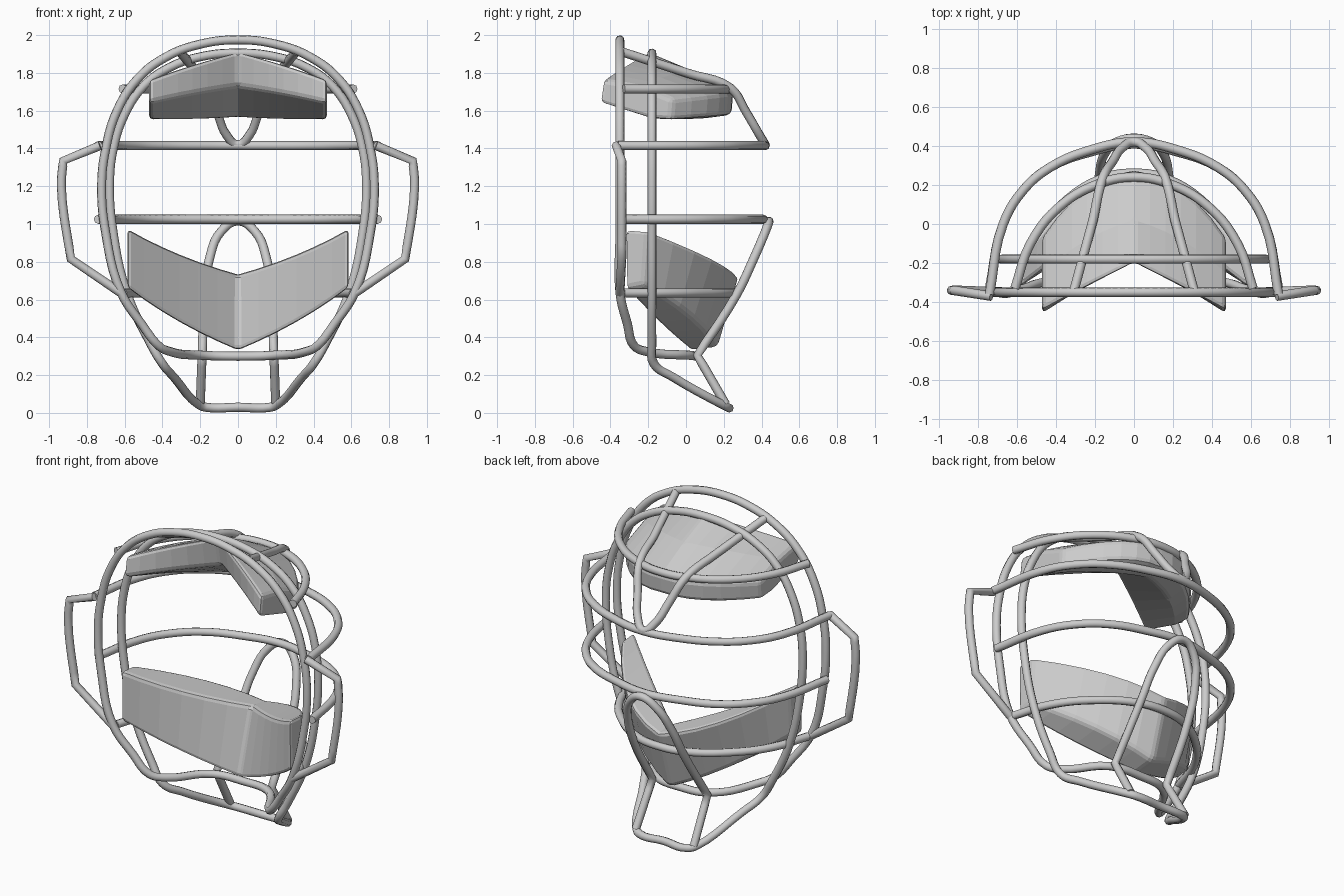
import bpy, bmesh

cube = bpy.data.objects.get("Cube")
if cube:
    bpy.data.objects.remove(cube)

TUBE = 0.024


def material(name, rgb):
    mat = bpy.data.materials.new(name)
    mat.use_nodes = True
    mat.diffuse_color = (*rgb, 1)
    mat.node_tree.nodes["Principled BSDF"].inputs["Base Color"].default_value = (*rgb, 1)
    return mat


GREY = material("light grey", (0.6, 0.6, 0.6))


def mirrored(half):
    """Half path starting on the centre line, extended to the other side."""
    return [(-p[0], *p[1:]) for p in reversed(half[1:])] + half


def tube(name, points, cyclic=False):
    """Round bar through the points; a fourth value marks a sharp corner."""
    curve = bpy.data.curves.new(name, "CURVE")
    curve.dimensions = "3D"
    curve.bevel_depth = TUBE
    curve.bevel_resolution = 2
    curve.resolution_u = 5
    curve.use_fill_caps = True
    spline = curve.splines.new("BEZIER")
    spline.bezier_points.add(len(points) - 1)
    for bp, p in zip(spline.bezier_points, points):
        bp.co = p[:3]
        kind = "VECTOR" if len(p) > 3 else "AUTO"
        bp.handle_left_type = bp.handle_right_type = kind
    spline.use_cyclic_u = cyclic
    curve.materials.append(GREY)
    obj = bpy.data.objects.new(name, curve)
    bpy.context.collection.objects.link(obj)
    return obj


def pad(name, sections, steps=6):
    """Loft half a pad through centre, middle and end sections, then mirror."""
    bm = bmesh.new()
    rings = []
    for i in range(steps + 1):
        t = i / steps
        w = ((1 - t) * (1 - 2 * t), 4 * t * (1 - t), t * (2 * t - 1))
        ring = []
        for trio in zip(*sections):
            co = [sum(k * p[a] for k, p in zip(w, trio)) for a in range(3)]
            ring.append(bm.verts.new(co))
        rings.append(ring)
    n = len(rings[0])
    for a, b in zip(rings, rings[1:]):
        for j in range(n):
            k = (j + 1) % n
            bm.faces.new((a[j], a[k], b[k], b[j]))
    bm.faces.new(rings[-1])
    bmesh.ops.recalc_face_normals(bm, faces=bm.faces)
    # the open centre ring is closed by the mirror, so orient by the end cap
    bm.faces.ensure_lookup_table()
    if bm.faces[-1].normal.x < 0:
        bmesh.ops.reverse_faces(bm, faces=bm.faces)
    mesh = bpy.data.meshes.new(name)
    bm.to_mesh(mesh)
    bm.free()
    mesh.materials.append(GREY)
    obj = bpy.data.objects.new(name, mesh)
    bpy.context.collection.objects.link(obj)
    mirror = obj.modifiers.new("mirror", "MIRROR")
    mirror.use_clip = True
    bevel = obj.modifiers.new("rounded edges", "BEVEL")
    bevel.width = 0.022
    bevel.segments = 2
    bevel.limit_method = "ANGLE"
    bevel.angle_limit = 0.6
    return obj


def section(x, *yz):
    return [(x, y, z) for y, z in yz]


# Front ring, bending back under the chin
F = -0.35
front = [(0, F, 1.975), (0.2, F, 1.952), (0.38, F, 1.885), (0.53, F, 1.77), (0.64, F, 1.6),
         (0.7, F, 1.4), (0.722, F, 1.2), (0.7, F, 0.95), (0.62, F, 0.64),
         (0.51, -0.31, 0.47), (0.42, -0.275, 0.355), (0.36, -0.21, 0.325), (0.19, 0.02, 0.305)]
tube("front_ring", mirrored(front) + [(0, 0.05, 0.3)], cyclic=True)

# Rear ring, reaching down to the chin bar
R = -0.18
rear = [(0, R, 1.905), (0.2, R, 1.885), (0.36, R, 1.83), (0.5, R, 1.73), (0.6, R, 1.58),
        (0.66, R, 1.4), (0.68, R, 1.2), (0.66, R, 0.95), (0.59, R, 0.64), (0.47, R, 0.38),
        (0.4, R + 0.01, 0.26), (0.34, -0.07, 0.19), (0.21, 0.19, 0.045), (0.17, 0.22, 0.03)]
tube("rear_ring", mirrored(rear) + [(0, 0.22, 0.03)], cyclic=True)

# Large cross bars in front of the face opening
for name, z, start, depth in (("upper_cross_bar", 1.415, -0.36, 0.42),
                              ("lower_cross_bar", 1.025, -0.33, 0.41)):
    arc = [(0, depth, z), (0.22, depth - 0.04, z), (0.43, 0.29, z), (0.57, 0.17, z),
           (0.67, 0, z), (0.74, start, z)]
    tube(name, mirrored(arc))

# Smaller cross bars near brow and jaw
for name, z, depth in (("brow_bar", 1.715, 0.24), ("jaw_bar", 0.635, 0.26)):
    arc = [(0, depth, z), (0.17, depth - 0.03, z), (0.38, 0.09, z), (0.53, -0.1, z),
           (0.61, -0.33, z)]
    tube(name, mirrored(arc))

# Loop over the crown and loop in front of the chin
crown = [(0, 0.42, 1.42), (0.06, 0.39, 1.47), (0.11, 0.32, 1.59), (0.16, 0.235, 1.72),
         (0.21, 0.02, 1.795, 1), (0.31, F, 1.915)]
tube("crown_loop", mirrored(crown))
chin = [(0, 0.44, 1.015), (0.09, 0.42, 0.96), (0.15, 0.36, 0.82), (0.175, 0.27, 0.63),
        (0.19, 0.06, 0.305, 1), (0.2, 0.21, 0.045)]
tube("chin_loop", mirrored(chin))

# Side hoops
for side, s in (("left", 1), ("right", -1)):
    hoop = [(0.73, -0.37, 1.415, 1), (0.925, -0.34, 1.335, 1), (0.935, -0.34, 1.2),
            (0.885, -0.34, 0.815, 1), (0.62, -0.35, 0.635, 1)]
    tube(side + "_side_hoop", [(s * p[0], *p[1:]) for p in hoop])

# Forehead pad: sections run front top, front bottom, underside, rear, top
pad("forehead_pad", (
    section(0, (-0.2, 1.915), (-0.16, 1.73), (0.12, 1.565), (0.24, 1.58), (0.25, 1.7), (0.02, 1.82)),
    section(0.24, (-0.32, 1.845), (-0.31, 1.69), (0.02, 1.555), (0.17, 1.57), (0.18, 1.69), (-0.08, 1.79)),
    section(0.47, (-0.44, 1.765), (-0.46, 1.64), (-0.2, 1.56), (-0.08, 1.55), (-0.07, 1.66), (-0.25, 1.73))))

# Chin pad
pad("chin_pad", (
    section(0, (0.14, 0.735), (0.02, 0.33), (0.17, 0.345), (0.28, 0.72)),
    section(0.31, (-0.11, 0.84), (-0.15, 0.48), (0.04, 0.5), (0.14, 0.82)),
    section(0.585, (-0.325, 0.975), (-0.32, 0.66), (-0.22, 0.68), (-0.2, 0.965))))
